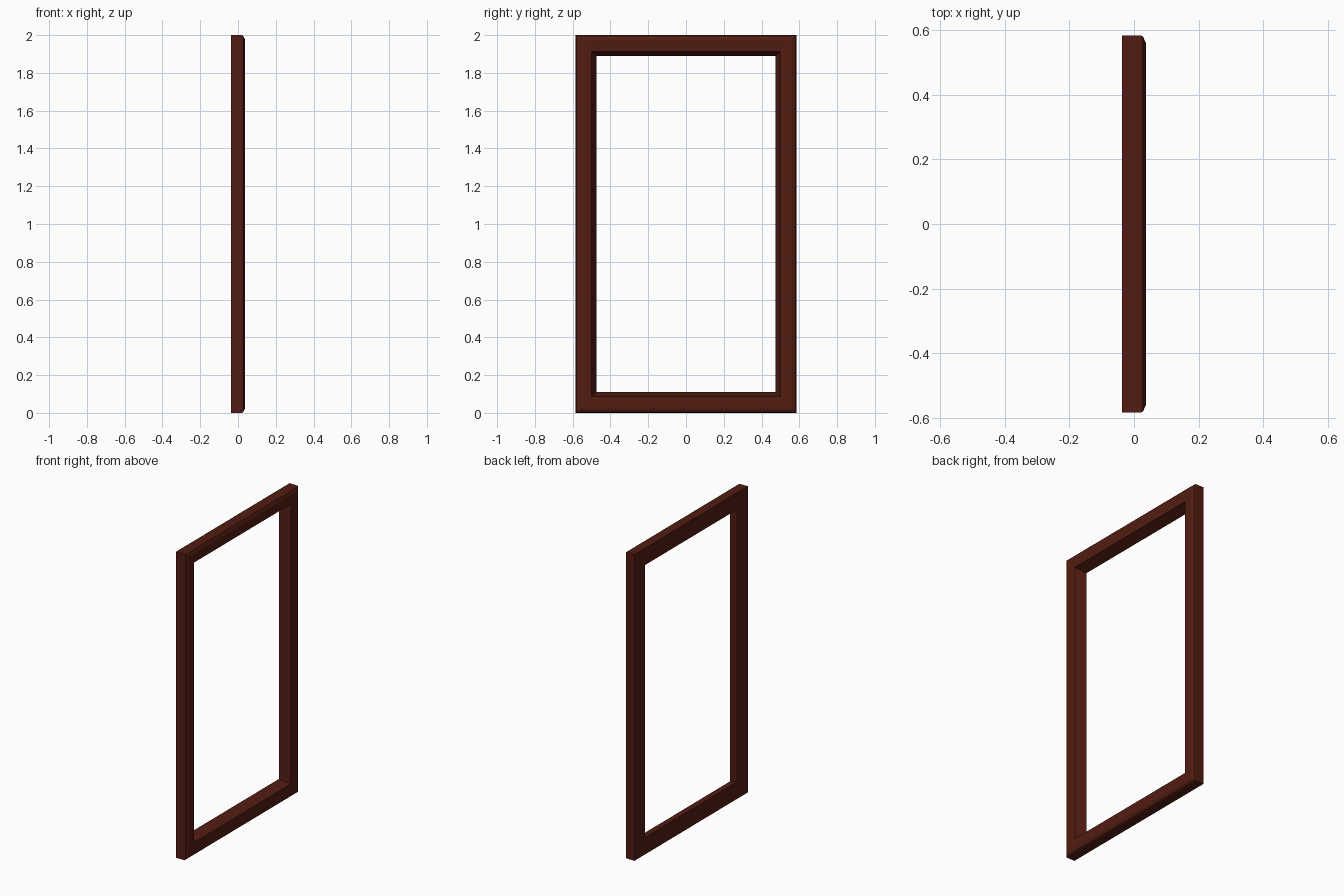
import bpy, bmesh

if "Cube" in bpy.data.objects:
    bpy.data.objects.remove(bpy.data.objects["Cube"])

HALF_W, HEIGHT = 0.585, 2.0
# moulding cross-section: (x depth, inset from the outer edge)
PROFILE = [(-0.037, 0.0), (0.021, 0.0), (0.028, 0.004), (0.037, 0.024),
           (0.032, 0.086), (-0.037, 0.11)]

mat = bpy.data.materials.new("dark_red_wood")
mat.diffuse_color = (0.085, 0.012, 0.006, 1)
mat.use_nodes = True
mat.node_tree.nodes["Principled BSDF"].inputs["Base Color"].default_value = mat.diffuse_color

# sweep the cross-section around the rectangle with mitred corners
bm = bmesh.new()
rings = []
for x, d in PROFILE:
    w = HALF_W - d
    rings.append([bm.verts.new((x, y, z)) for y, z in
                  ((-w, d), (w, d), (w, HEIGHT - d), (-w, HEIGHT - d))])
for i, a in enumerate(rings):
    b = rings[(i + 1) % len(rings)]
    for k in range(4):
        n = (k + 1) % 4
        bm.faces.new((a[k], a[n], b[n], b[k]))
bmesh.ops.recalc_face_normals(bm, faces=bm.faces)

mesh = bpy.data.meshes.new("door_frame")
bm.to_mesh(mesh)
bm.free()
mesh.materials.append(mat)
frame = bpy.data.objects.new("door_frame", mesh)
bpy.context.collection.objects.link(frame)
